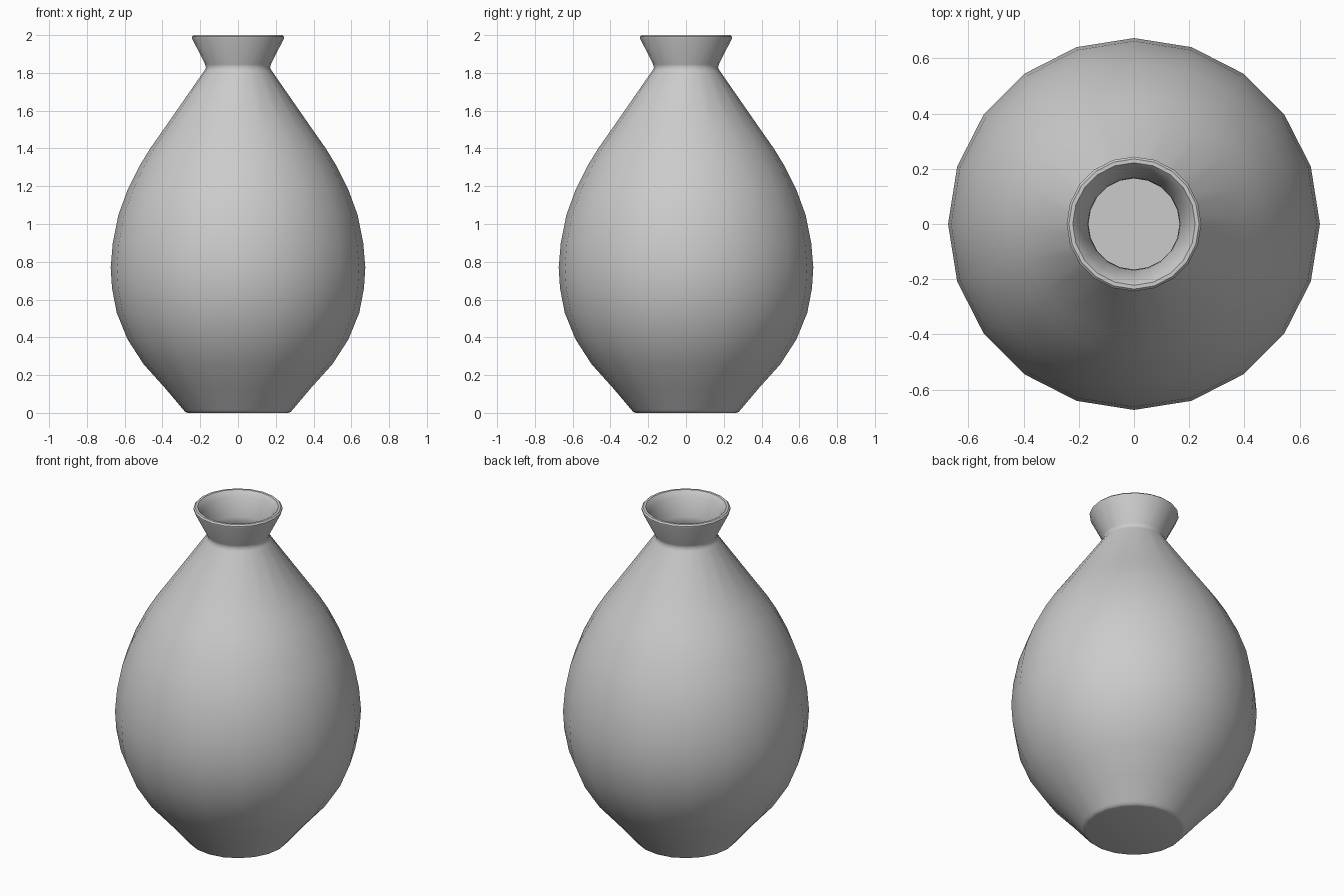
import bpy, bmesh, math

if "Cube" in bpy.data.objects:
    bpy.data.objects.remove(bpy.data.objects["Cube"])

SIDES = 20

# outer wall (radius, height), from the base centre up to the lip
outer = [(0, 0), (0.265, 0), (0.278, 0.004), (0.288, 0.015), (0.385, 0.13),
         (0.5, 0.258), (0.585, 0.39), (0.642, 0.53), (0.667, 0.66),
         (0.674, 0.77), (0.663, 0.90), (0.634, 1.046), (0.585, 1.18),
         (0.52, 1.31), (0.465, 1.40), (0.405, 1.485), (0.178, 1.812),
         (0.170, 1.828), (0.174, 1.845), (0.243, 1.982), (0.244, 1.992)]
# rounded lip and mouth
lip = [(0.236, 2.0), (0.222, 2.0), (0.216, 1.993), (0.197, 1.965)]
# inside wall, down to the inner floor
inner = [(0.168, 1.86), (0.165, 1.825), (0.385, 1.48), (0.5, 1.30),
         (0.612, 1.046), (0.652, 0.77), (0.62, 0.53), (0.48, 0.265),
         (0.27, 0.02), (0, 0.02)]


def lathe(name, profile):
    bm = bmesh.new()
    verts = [bm.verts.new((r, 0, z)) for r, z in profile]
    edges = [bm.edges.new(pair) for pair in zip(verts, verts[1:])]
    bmesh.ops.spin(bm, geom=verts + edges, cent=(0, 0, 0), axis=(0, 0, 1),
                   angle=math.tau, steps=SIDES, use_duplicate=False)
    bmesh.ops.remove_doubles(bm, verts=bm.verts[:], dist=0.0005)
    bmesh.ops.recalc_face_normals(bm, faces=bm.faces[:])
    mesh = bpy.data.meshes.new(name)
    bm.to_mesh(mesh)
    bm.free()
    obj = bpy.data.objects.new(name, mesh)
    bpy.context.collection.objects.link(obj)
    bpy.context.view_layer.objects.active = obj
    obj.select_set(True)
    bpy.ops.object.shade_smooth_by_angle(angle=math.radians(40))
    return obj


# vase body
lathe("vase", outer + lip + inner)
